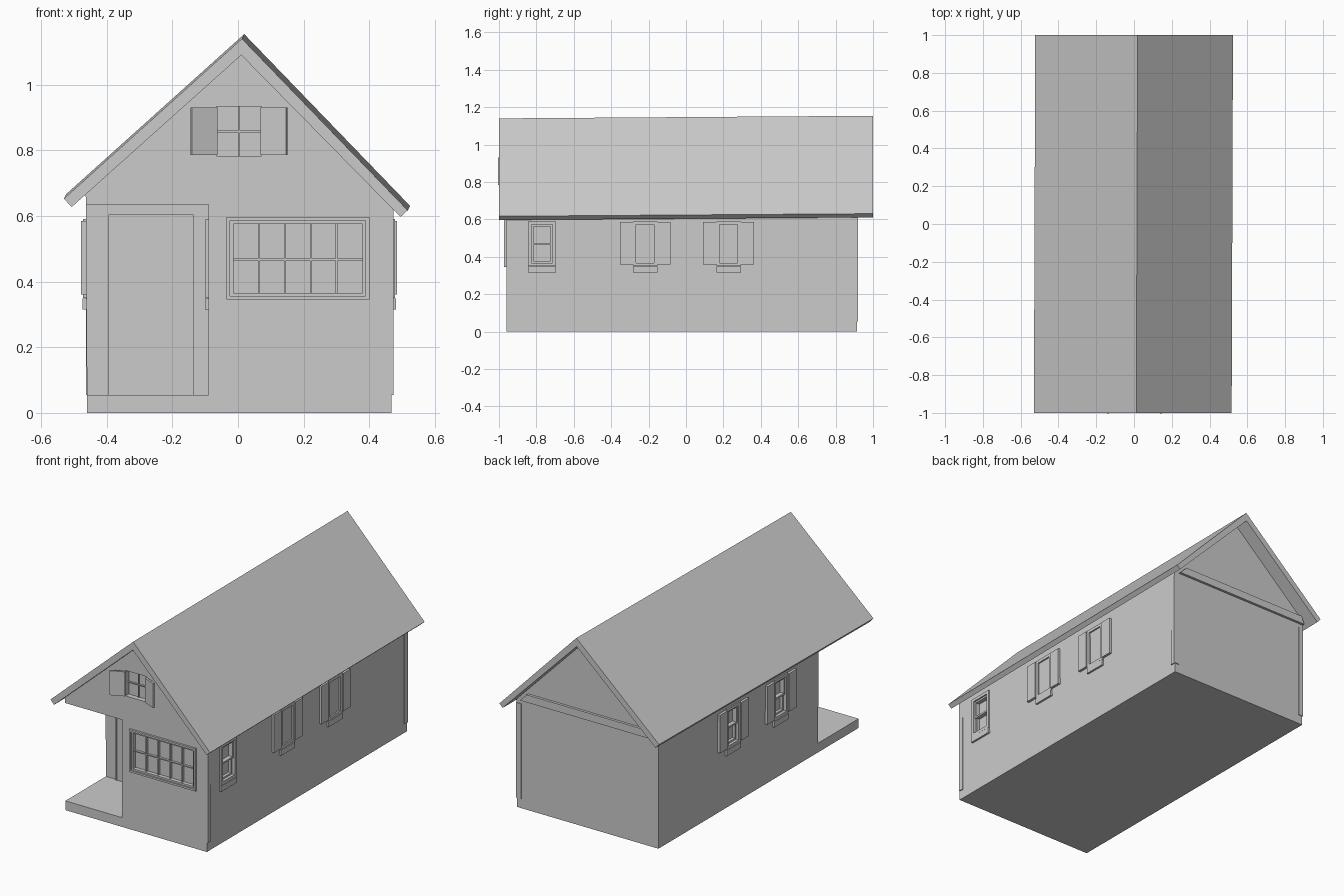
import bpy, bmesh
from mathutils import Vector

if "Cube" in bpy.data.objects:
    bpy.data.objects.remove(bpy.data.objects["Cube"], do_unlink=True)

grey = bpy.data.materials.new("plain_grey")
grey.use_nodes = True
grey.diffuse_color = (0.6, 0.6, 0.6, 1)
grey.node_tree.nodes["Principled BSDF"].inputs["Base Color"].default_value = grey.diffuse_color


def finish(name, bm):
    bmesh.ops.recalc_face_normals(bm, faces=bm.faces[:])
    mesh = bpy.data.meshes.new(name)
    bm.to_mesh(mesh)
    bm.free()
    mesh.materials.append(grey)
    obj = bpy.data.objects.new(name, mesh)
    bpy.context.collection.objects.link(obj)
    return obj


def prism(name, pts, y0, y1, shift=(0, 0)):
    """Extrude an x-z outline along y, optionally drifting sideways and up."""
    bm = bmesh.new()
    face = bm.faces.new([bm.verts.new((x, y0, z)) for x, z in pts])
    new = bmesh.ops.extrude_face_region(bm, geom=[face])["geom"]
    bmesh.ops.translate(bm, vec=(shift[0], y1 - y0, shift[1]),
                        verts=[g for g in new if isinstance(g, bmesh.types.BMVert)])
    return finish(name, bm)


def boxes(name, side, *spans):
    """Boxes given as (u0, u1, z0, z1, d0, d1) on a wall; d points outward."""
    bm = bmesh.new()
    for u0, u1, z0, z1, d0, d1 in spans:
        made = bmesh.ops.create_cube(bm, size=1)["verts"]
        for v in made:
            u = u1 if v.co.x > 0 else u0
            d = d1 if v.co.y > 0 else d0
            z = z1 if v.co.z > 0 else z0
            v.co = side(u, d, z)
    return finish(name, bm)


def ring(u0, u1, z0, z1, w, d0, d1):
    return [(u0, u0 + w, z0, z1, d0, d1), (u1 - w, u1, z0, z1, d0, d1),
            (u0 + w, u1 - w, z0, z0 + w, d0, d1), (u0 + w, u1 - w, z1 - w, z1, d0, d1)]


def cut(target, cutter):
    mod = target.modifiers.new("cut", "BOOLEAN")
    mod.operation, mod.solver, mod.object = "DIFFERENCE", "EXACT", cutter
    bpy.context.view_layer.objects.active = target
    bpy.ops.object.modifier_apply(modifier=mod.name)
    bpy.data.objects.remove(cutter, do_unlink=True)


# Wall planes
FRONT, BACK, LEFT, RIGHT, ROOM, DOORWALL, GABLE = -0.96, 0.915, 0.47, -0.463, -0.09, -0.58, -0.95
front = lambda u, d, z: Vector((u, FRONT - d, z))
gable = lambda u, d, z: Vector((u, GABLE - d, z))
back = lambda u, d, z: Vector((u, BACK + d, z))
plus_x = lambda u, d, z: Vector((LEFT + d, u, z))
minus_x = lambda u, d, z: Vector((RIGHT - d, u, z))
room = lambda u, d, z: Vector((ROOM - d, u, z))
porch = lambda u, d, z: Vector((u, DOORWALL - d, z))

# House body with open corner porch and set-back front gable
body = prism("house_body", [(-0.46, 0), (0.468, 0), (0.471, 0.64), (0.01, 1.11), (-0.464, 0.68)],
             FRONT, BACK)
cut(body, boxes("porch_cutter", porch, (-0.7, ROOM, 0.055, 0.635, 0, 0.6)))
cut(body, boxes("gable_cutter", gable, (-0.7, 0.7, 0.69, 1.3, 0, 0.2)))

# Roof: two slopes of even thickness, ridge drifting up slightly to the back
prism("roof", [(-0.53, 0.653), (0.012, 1.14), (0.517, 0.617), (0.495, 0.597),
               (0.01, 1.09), (-0.507, 0.627)], -1, 1, (0.007, 0.014))

# Rear gable band
prism("rear_gable_band", [(-0.463, 0.645), (0.44, 0.645), (0.395, 0.69), (-0.444, 0.69)],
      BACK - 0.01, BACK + 0.015)

# Corner boards
for name, side, u in (("left_rear", plus_x, BACK - 0.03), ("left_front", plus_x, FRONT),
                      ("rear_left", back, LEFT - 0.03), ("rear_right", back, RIGHT)):
    boxes("corner_board_" + name, side, (u, u + 0.03, 0.055, 0.62, -0.01, 0.004))


def side_window(name, side, c, shutters):
    """Sash window in a recess with frame, sill and optional shutters."""
    w = 0.066 if shutters else 0.074
    cut(body, boxes("recess", side, (c - w + 0.012, c + w - 0.012, 0.362, 0.578, -0.025, 0.05)))
    boxes(name + "_frame", side, *ring(c - w, c + w, 0.35, 0.59, 0.018, -0.025, 0.009))
    # upper sash sits in front of the lower sash
    boxes(name + "_sashes", side,
          *ring(c - w + 0.018, c + w - 0.018, 0.465, 0.572, 0.01, -0.025, 0),
          *ring(c - w + 0.018, c + w - 0.018, 0.368, 0.475, 0.01, -0.025, -0.008))
    boxes(name + "_sill", side, (c - w, c + w, 0.315, 0.348, -0.005, 0.011))
    if shutters:
        for tag, s in (("a", -1), ("b", 1)):
            u0, u1 = sorted((c + s * w, c + s * (w + 0.07)))
            boxes(name + "_shutter_" + tag, side, (u0, u1, 0.36, 0.585, -0.005, 0.015))


side_window("left_front_window", plus_x, -0.77, False)
side_window("porch_window", room, -0.77, False)
for tag, y in (("middle", -0.218), ("rear", 0.228)):
    side_window("left_" + tag + "_window", plus_x, y, True)
    side_window("right_" + tag + "_window", minus_x, y, True)

# Picture window: five panes wide, two high
cut(body, boxes("recess", front, (-0.025, 0.39, 0.355, 0.585, -0.02, 0.05)))
boxes("picture_window_frame", front, *ring(-0.035, 0.4, 0.345, 0.597, 0.011, -0.02, 0.012),
      *ring(-0.024, 0.389, 0.356, 0.586, 0.01, -0.02, 0.003))
bars = [(-0.014 + 0.0786 * i - 0.003, -0.014 + 0.0786 * i + 0.003, 0.366, 0.576, -0.02, -0.006)
        for i in range(1, 5)]
boxes("picture_window_bars", front, (-0.014, 0.379, 0.464, 0.47, -0.02, -0.007), *bars)

# Attic window with half-open shutters
cut(body, boxes("recess", gable, (-0.07, 0.075, 0.78, 0.935, -0.02, 0.05)))
boxes("attic_window_frame", gable, *ring(-0.098, 0.104, 0.75, 0.967, 0.033, -0.02, 0.01))
boxes("attic_window_bars", gable, (-0.065, 0.071, 0.855, 0.861, -0.02, -0.01),
      (0, 0.006, 0.783, 0.934, -0.02, -0.011))
for tag, s, hinge in (("right", -1, -0.068), ("left", 1, 0.074)):
    along = Vector((s * 0.91, -0.41, 0))
    out = Vector((-s * 0.41, -0.91, 0))
    swung = lambda u, d, z: Vector((hinge, GABLE - 0.01, z)) + along * u + out * d
    boxes("attic_shutter_" + tag, swung, (0, 0.084, 0.785, 0.93, 0, 0.012))

# Front door with jamb
boxes("front_door", porch, (-0.385, -0.145, 0.055, 0.605, -0.01, 0.006))
boxes("door_jamb", porch, (-0.145, -0.135, 0.055, 0.605, -0.01, 0.009),
      (-0.395, -0.385, 0.055, 0.605, -0.01, 0.009))
